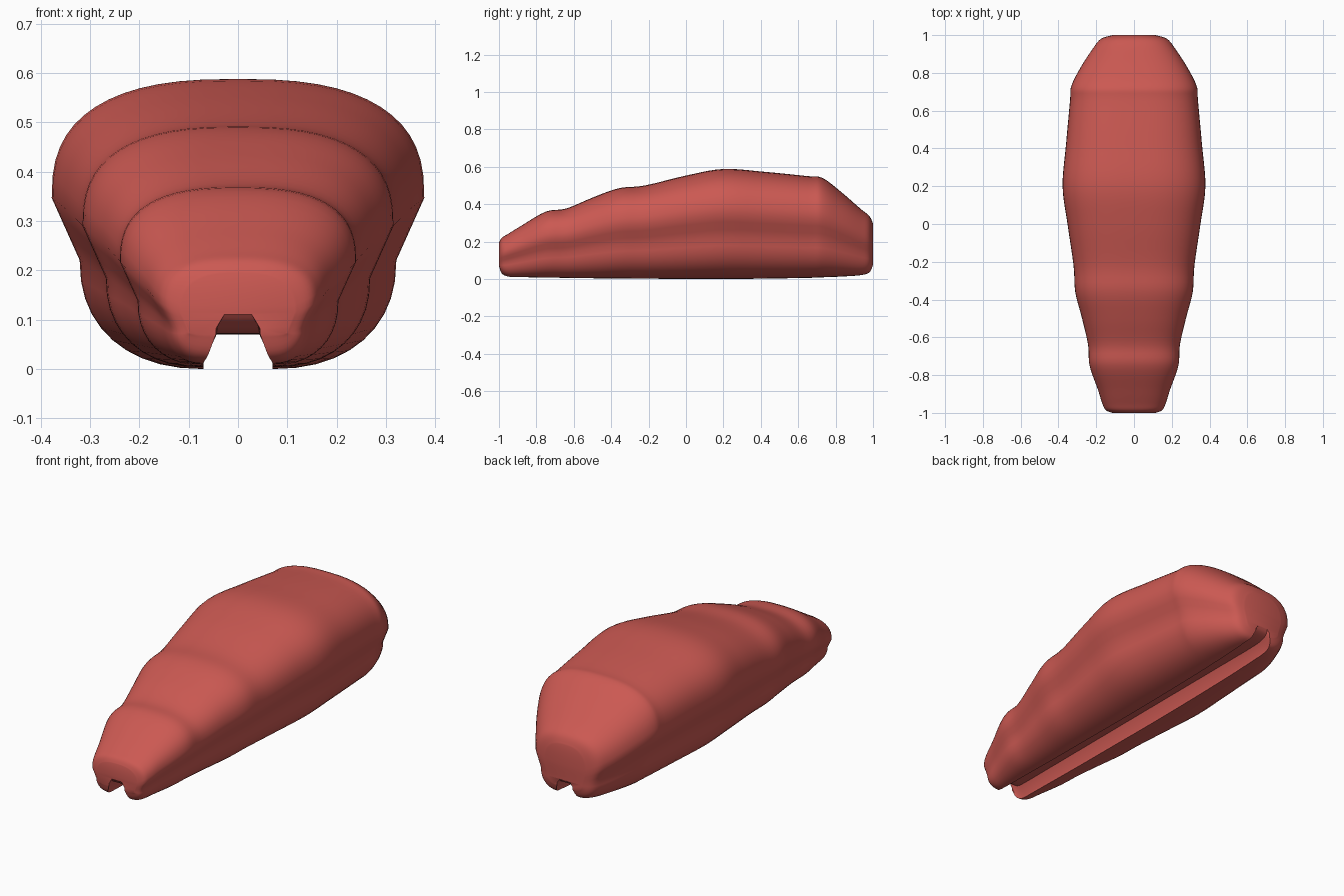
import bpy, bmesh, math

if "Cube" in bpy.data.objects:
    bpy.data.objects.remove(bpy.data.objects["Cube"])

# Stations along the body: y, half width, top height, bottom lift, groove lip half width, groove roof
STATIONS = [
    (-1.0, .115, .195, .07, .045, .11),
    (-.985, .15, .22, .03, .06, .095),
    (-.95, .168, .242, .013, .07, .075),
    (-.88, .19, .285, .010, .07, .07),
    (-.75, .235, .360, .008, .07, .07),
    (-.64, .243, .377, .006, .07, .07),
    (-.50, .275, .435, .004, .07, .07),
    (-.36, .311, .485, .003, .07, .07),
    (-.22, .320, .500, .002, .07, .07),
    (0, .352, .553, 0, .07, .07),
    (.20, .378, .588, 0, .07, .07),
    (.42, .360, .573, .002, .07, .07),
    (.65, .339, .550, .006, .07, .07),
    (.73, .332, .540, .009, .07, .07),
    (.83, .282, .465, .013, .07, .07),
    (.93, .217, .378, .020, .07, .075),
    (.98, .175, .337, .035, .06, .09),
    (1.0, .115, .295, .075, .045, .11),
]
STEPS = 5


def catmull(p0, p1, p2, p3, t):
    return tuple(.5 * (2 * b + (c - a) * t + (2 * a - 5 * b + 4 * c - d) * t * t
                       + (3 * b - a - 3 * c + d) * t ** 3)
                 for a, b, c, d in zip(p0, p1, p2, p3))


def superarc(n, count):
    # quarter superellipse from (0, 1) to (1, 0)
    out = []
    for i in range(count + 1):
        a = math.pi / 2 * i / count
        out.append((math.sin(a) ** (2 / n), max(math.cos(a), 0) ** (2 / n)))
    return out


def half_section(w, top, low, lip, roof):
    mid, knee, kx = .59 * top, .375 * top, .85 * w
    pts = [(w * u, mid + (top - mid) * v) for u, v in superarc(2.6, 14)]
    pts += [(w + (kx - w) * t, mid + (knee - mid) * t) for t in (.33, .67)]
    pts += [(lip + (kx - lip) * u, knee - (knee - low) * v)
            for u, v in reversed(superarc(2.25, 10))]
    gx = lip * .62
    pts += [(lip, low + .012), (gx, max(roof, low + .02)), (0, max(roof, low + .02))]
    return pts


# Smoothly interpolated stations
rows = []
n = len(STATIONS)
for i in range(n - 1):
    ctrl = [STATIONS[min(max(i + k, 0), n - 1)] for k in (-1, 0, 1, 2)]
    rows += [catmull(*ctrl, s / STEPS) for s in range(STEPS)]
rows.append(STATIONS[-1])

# Lofted body shell with the underside channel
bm = bmesh.new()
rings = []
for y, *params in rows:
    half = half_section(*params)
    loop = half + [(-x, z) for x, z in reversed(half[1:-1])]
    rings.append([bm.verts.new((x, y, z)) for x, z in loop])
for a, b in zip(rings, rings[1:]):
    m = len(a)
    for j in range(m):
        k = (j + 1) % m
        bm.faces.new((a[j], a[k], b[k], b[j]))

# End caps, bridged left to right across the mirrored section
for ring in (rings[0], rings[-1]):
    m = len(ring)
    h = m // 2
    bm.faces.new((ring[0], ring[1], ring[m - 1]))
    for j in range(1, h - 1):
        if j == h - 3:
            # stop at the channel height: the lips close beside the channel
            break
        p, q = ring[j], ring[j + 1]
        r, s = ring[m - j - 1], ring[m - j]
        if q.co.z <= ring[h].co.z:
            bm.faces.new([p] + ring[j + 1:h + 1])
            bm.faces.new([s] + ring[h:m - j][::-1])
            bm.faces.new((p, ring[h], s))
            break
        bm.faces.new((p, q, r, s))
bmesh.ops.recalc_face_normals(bm, faces=bm.faces)

mesh = bpy.data.meshes.new("body_shell")
bm.to_mesh(mesh)
bm.free()
body = bpy.data.objects.new("body_shell", mesh)
bpy.context.collection.objects.link(body)
mat = bpy.data.materials.new("red")
mat.diffuse_color = (.60, .10, .085, 1)
mat.use_nodes = True
mat.node_tree.nodes["Principled BSDF"].inputs["Base Color"].default_value = mat.diffuse_color
mesh.materials.append(mat)
bpy.context.view_layer.objects.active = body
body.select_set(True)
bpy.ops.object.shade_smooth_by_angle(angle=math.radians(40))
